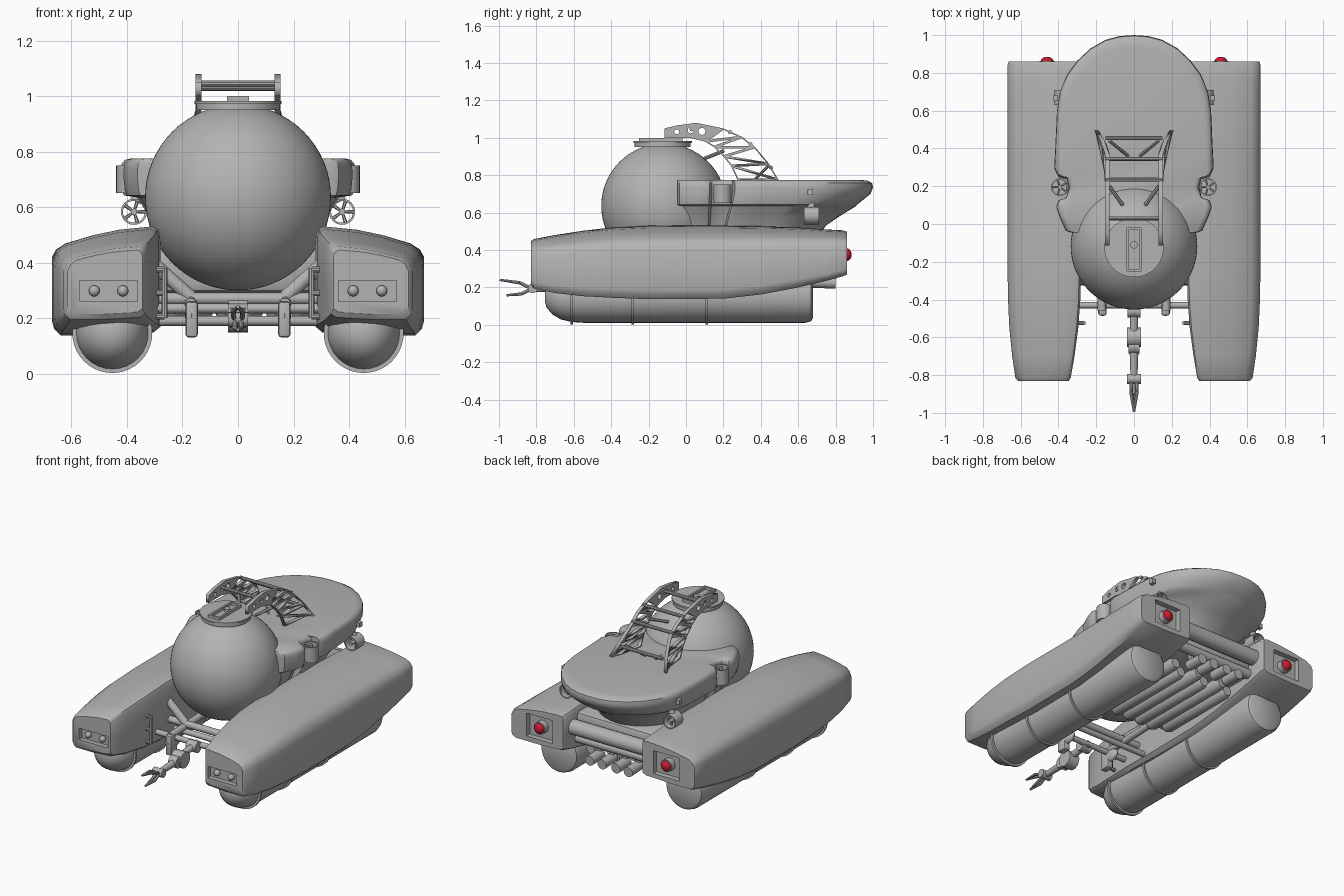
import bpy, bmesh, math
from mathutils import Vector, Matrix

if "Cube" in bpy.data.objects:
    bpy.data.objects.remove(bpy.data.objects["Cube"])


def material(name, rgb):
    m = bpy.data.materials.new(name)
    m.diffuse_color = (*rgb, 1)
    m.use_nodes = True
    m.node_tree.nodes["Principled BSDF"].inputs["Base Color"].default_value = m.diffuse_color
    return m


GREY = material("hull grey", (0.45, 0.45, 0.45))
RED = material("lamp red", (0.60, 0.01, 0.03))


def smooth(ob, angle=35):
    bpy.ops.object.select_all(action='DESELECT')
    ob.select_set(True)
    bpy.context.view_layer.objects.active = ob
    bpy.ops.object.shade_smooth_by_angle(angle=math.radians(angle))


def finish(bm, name, mat=GREY, angle=35):
    bmesh.ops.recalc_face_normals(bm, faces=bm.faces)
    me = bpy.data.meshes.new(name)
    bm.to_mesh(me)
    bm.free()
    me.materials.append(mat)
    ob = bpy.data.objects.new(name, me)
    bpy.context.collection.objects.link(ob)
    smooth(ob, angle)
    return ob


def cyl(name, a, b, r, r2=None, n=20, mat=GREY):
    a, b = Vector(a), Vector(b)
    bm = bmesh.new()
    mx = Matrix.Translation((a + b) / 2) @ (b - a).to_track_quat('Z', 'Y').to_matrix().to_4x4()
    bmesh.ops.create_cone(bm, cap_ends=True, segments=n, radius1=r, radius2=r if r2 is None else r2,
                          depth=(b - a).length, matrix=mx)
    return finish(bm, name, mat)


def ball(name, c, r, mat=GREY, n=20, scale=(1, 1, 1)):
    bm = bmesh.new()
    mx = Matrix.Translation(c) @ Matrix.Diagonal((*scale, 1))
    bmesh.ops.create_uvsphere(bm, u_segments=n, v_segments=n // 2, radius=r, matrix=mx)
    return finish(bm, name, mat)


def box(name, c, size, bevel=0.0):
    bm = bmesh.new()
    bmesh.ops.create_cube(bm, size=1, matrix=Matrix.Translation(c) @ Matrix.Diagonal((*size, 1)))
    if bevel:
        bmesh.ops.bevel(bm, geom=bm.edges[:], offset=bevel, segments=2, affect='EDGES', profile=0.5)
    return finish(bm, name)


def loft(name, rings, angle=35):
    bm = bmesh.new()
    rows = [[bm.verts.new(p) for p in ring] for ring in rings]
    n = len(rows[0])
    for a, b in zip(rows, rows[1:]):
        for i in range(n):
            bm.faces.new((a[i], a[(i + 1) % n], b[(i + 1) % n], b[i]))
    bm.faces.new(rows[0])
    bm.faces.new(rows[-1])
    return finish(bm, name, angle=angle)


def lathe_y(name, x, z, profile, n=32):
    return loft(name, [[(x + r * math.cos(2 * math.pi * i / n), y, z + r * math.sin(2 * math.pi * i / n))
                        for i in range(n)] for y, r in profile])


def fan(name, c, axis, r, length):
    """Open duct with a hub and five blades."""
    c, axis = Vector(c), Vector(axis)
    q = axis.to_track_quat('Z', 'Y')
    bm = bmesh.new()
    prof = [(r, -.5), (r, .5), (r * .84, .5), (r * .84, -.5)]
    n = 24
    grid = [[bm.verts.new(c + q @ Vector((p * math.cos(t), p * math.sin(t), h * length))) for p, h in prof]
            for t in (2 * math.pi * i / n for i in range(n))]
    for i in range(n):
        for j in range(4):
            a, b = grid[i], grid[(i + 1) % n]
            bm.faces.new((a[j], a[(j + 1) % 4], b[(j + 1) % 4], b[j]))
    finish(bm, name + "_duct")
    cyl(name + "_hub", c - axis * length * .5, c + axis * length * .5, r * .25, n=12)
    for k in range(5):
        t = 2 * math.pi * k / 5
        tip = c + q @ Vector((r * .9 * math.cos(t), r * .9 * math.sin(t), 0))
        cyl(name + "_blade", c, tip, r * .09, r * .16, n=6)


# Passenger sphere, with collar and hatch on top
ball("cabin_sphere", (0, -.118, .635), .335, n=64)
cyl("hatch_collar", (0, -.125, .95), (0, -.125, .972), .15, n=40)
cyl("hatch_lid", (0, -.125, .972), (0, -.125, .982), .157, n=40)
for s in (-1, 1):
    box("hatch_rail", (s * .034, -.135, .99), (.012, .23, .02))
    box("hatch_end_bar", (0, -.135 + s * .11, .99), (.08, .012, .02))
cyl("hatch_knob", (0, -.11, .98), (0, -.11, 1.0), .02)

# Side pontoons, lofted from one section
SECTION = [(0, .08), (0, .5), (0, .92), (.025, .98), (.08, 1), (.38, .97), (.62, .92), (.88, .84),
           (.96, .77), (1, .66), (1, .13), (.98, .06), (.92, 0), (.5, 0), (.06, .03)]
STATIONS = [(-.83, .345, .615, .445, .215), (-.815, .335, .628, .458, .195), (-.7, .315, .645, .48, .17),
            (-.55, .295, .66, .503, .153), (-.4, .284, .667, .52, .145), (-.2, .28, .67, .53, .137),
            (.2, .28, .67, .53, .14), (.4, .28, .67, .527, .162), (.6, .28, .67, .52, .2),
            (.75, .28, .67, .51, .235), (.84, .28, .67, .505, .26), (.86, .288, .663, .498, .268)]
for s in (-1, 1):
    pon = loft("pontoon", [[(s * (xi + (xo - xi) * u), y, zb + (zt - zb) * v) for u, v in SECTION]
                           for y, xi, xo, zt, zb in STATIONS])
    cutters = [box("lamp_recess_cutter", (s * .467, -.83, .298), (.21, .06, .075)),
               box("tail_recess_cutter", (s * .46, .86, .375), (.19, .07, .15))]
    for c in cutters:
        c.hide_render = True
        m = pon.modifiers.new("recess", 'BOOLEAN')
        m.operation, m.object, m.solver = 'DIFFERENCE', c, 'EXACT'
    smooth(pon)
    bpy.ops.object.convert(target='MESH')
    smooth(pon)
    for c in cutters:
        bpy.data.objects.remove(c)
    for x in (.415, .518):
        ball("headlamp", (s * x, -.81, .298), .02)
    cyl("tail_lamp_base", (s * .46, .82, .375), (s * .46, .862, .375), .04)
    ball("tail_lamp", (s * .46, .86, .375), .034, RED, scale=(1, .75, 1))

    # Buoyancy float with straps
    lathe_y("float_tube", s * .453, .146, [(-.755, .02), (-.745, .055), (-.715, .09), (-.67, .117), (-.61, .131),
            (-.55, .135), (.64, .135), (.668, .127), (.68, .108)])
    for y in (-.61, -.285, .11):
        cyl("float_strap", (s * .453, y - .007, .146), (s * .453, y + .007, .146), .144, n=40)

    # Inner grab handle
    cyl("handle_bar", (s * .265, -.525, .2), (s * .265, -.525, .38), .011, n=10)
    for z in (.205, .29, .375):
        cyl("handle_post", (s * .265, -.525, z), (s * .31, -.525, z), .011, n=10)

    # Lifting and drive fans
    fan("lift_fan", (s * .392, .195, .70), (0, 0, 1), .047, .1)
    cyl("lift_fan_mount", (s * .33, .195, .71), (s * .36, .195, .71), .025, n=12)
    fan("drive_fan", (s * .375, .67, .583), (0, -1, 0), .047, .08)
    cyl("drive_fan_mount", (s * .37, .67, .62), (s * .34, .67, .68), .02, n=12)
    box("deck_side_cleat", (s * .415, .665, .71), (.025, .03, .03))

# Upper deck with fan notches and overhanging stern
HALF = [(.335, -.045), (.362, -.035), (.395, .04), (.412, .09), (.40, .125), (.36, .14), (.342, .195), (.36, .25),
        (.405, .262), (.422, .30), (.416, .42), (.408, .6), (.392, .7), (.355, .79), (.3, .865), (.23, .93),
        (.15, .975), (.075, .995)]
OUT = [(0, .0)] + HALF + [(0, 1.0)] + [(-x, y) for x, y in reversed(HALF)]
# (z, x scale, y scale about y = .1)
LEVELS = [(.40, .60, .62), (.53, .72, .72), (.58, .78, .80), (.635, .86, .90), (.642, .975, .905),
          (.66, .99, .93), (.70, 1, .985), (.735, 1, 1), (.757, .993, .995), (.77, .965, .97), (.775, .92, .93)]
loft("upper_deck", [[(x * sx, .1 + (y - .1) * (sy if y > .1 else 1), z) for x, y in OUT] for z, sx, sy in LEVELS], 40)

# Arched truss over the sphere: flat plate with triangular and round cut-outs
TOP = [(-.115, 1.05), (-.05, 1.066), (.055, 1.08), (.2, 1.05), (.3, 1.005), (.37, .95), (.445, .86), (.495, .775)]
LOW = [(-.115, 1.0), (-.05, 1.0), (.02, 1.0), (.1, .98), (.15, .95), (.2, .9), (.24, .85), (.275, .775)]


def shrink(tri, t):
    a, b, c = [Vector(p) for p in tri]
    la, lb, lc = (b - c).length, (c - a).length, (a - b).length
    p = la + lb + lc
    mid = (a * la + b * lb + c * lc) / p
    area = abs((b - a).x * (c - a).y - (b - a).y * (c - a).x) / 2
    k = max(.05, 1 - t * p / (2 * area))
    return [mid + (v - mid) * k for v in (a, b, c)]


loops = [TOP + LOW[::-1]]
for i in range(3, 7):
    loops.append(shrink((TOP[i], TOP[i + 1], LOW[i]), .007))
    loops.append(shrink((LOW[i], LOW[i + 1], TOP[i + 1]), .007))
for y, z, r in ((-.05, 1.032, .013), (.025, 1.04, .016), (.085, 1.034, .019)):
    loops.append([(y + r * math.cos(k * math.pi / 6), z + r * math.sin(k * math.pi / 6)) for k in range(12)])
for s in (-1, 1):
    cu = bpy.data.curves.new("arch_truss", 'CURVE')
    cu.dimensions, cu.fill_mode, cu.extrude = '2D', 'BOTH', .011
    for pts in loops:
        sp = cu.splines.new('POLY')
        sp.points.add(len(pts) - 1)
        for q, p in zip(sp.points, pts):
            q.co = (p[0], p[1], 0, 1)
        sp.use_cyclic_u = True
    ob = bpy.data.objects.new("arch_truss", cu)
    bpy.context.collection.objects.link(ob)
    bpy.ops.object.select_all(action='DESELECT')
    ob.select_set(True)
    bpy.context.view_layer.objects.active = ob
    bpy.ops.object.convert(target='MESH')
    ob = bpy.context.view_layer.objects.active
    for v in ob.data.vertices:
        y, z, x = v.co
        v.co = (s * (.142 + max(0, y - .4) * .6) + x, y, z)
    ob.data.materials.clear()
    ob.data.materials.append(GREY)
    cyl("truss_brace", (s * .13, .44, .85), (s * .03, .36, .77), .008, n=8)
    cyl("truss_stay", (s * .13, .2, .93), (s * .06, .1, .89), .01, n=8)
for y, z in ((.03, 1.045), (.235, 1.03), (.345, .965), (.455, .84)):
    cyl("truss_rung", (-.15, y, z), (.15, y, z), .011, n=10)

# Centre hull, belly tubes and stern piping
box("centre_hull", (0, .36, .385), (.6, .74, .19), .03)
for x, y0, y1 in ((-.22, .02, .6), (-.13, -.02, .66), (-.04, -.02, .6), (.05, -.02, .66), (.14, -.02, .6), (.23, .02, .66)):
    lathe_y("belly_tube", x, .225, [(y0, .012), (y0 + .015, .03), (y0 + .04, .04), (y1 - .03, .04), (y1, .03)], 18)
    cyl("tube_clamp", (x, .3, .225), (x, .3, .32), .025, n=10)
for x in (-.14, -.05, .05, .14):
    cyl("stern_nozzle", (x, .68, .23), (x, .80, .225), .032)
    cyl("nozzle_link", (x, .7, .23), (x, .68, .34), .02, n=10)
for y, z, r in ((.77, .40, .048), (.72, .31, .03)):
    cyl("stern_cross_tube", (-.3, y, z), (.3, y, z), r)

# Sphere cradle and front cross beams
for s in (-1, 1):
    for y in (-.3, -.02):
        cyl("cradle_arm", (s * .31, y, .40), (s * .17, y, .275), .025, n=12)
    cyl("cradle_rail", (s * .17, -.46, .25), (s * .17, .05, .27), .022, n=12)
    box("skid_block", (s * .167, -.45, .195), (.045, .07, .13), .012)
    ball("front_pod", (s * .167, -.42, .21), .04, scale=(.6, 1.7, 1))
for y, z, r in ((-.43, .235, .018), (-.3, .27, .022), (-.02, .27, .022), (-.25, .19, .018)):
    cyl("cross_beam", (-.31, y, z), (.31, y, z), r, n=12)

# Manipulator arm and claw
cyl("arm_root", (0, -.42, .235), (0, -.6, .215), .022, n=12)
cyl("arm_shoulder", (-.035, -.46, .23), (.035, -.46, .23), .035)
cyl("arm_elbow", (-.036, -.6, .2), (.036, -.6, .2), .052)
cyl("arm_elbow_front", (-.028, -.65, .2), (.028, -.65, .2), .036)
cyl("arm_fore", (0, -.6, .2), (0, -.82, .193), .026, .018, n=12)
cyl("arm_wrist", (-.036, -.82, .195), (.036, -.82, .195), .026)
for s in (-1, 1):
    pts = [(s * .015, -.83, .195), (s * .016, -.89, .225), (0, -.995, .24)]
    low = [(s * .01, -.83, .19), (s * .012, -.88, .165), (0, -.96, .158)]
    for path in (pts, low):
        cyl("claw_finger", path[0], path[1], .009, n=8)
        cyl("claw_tip", path[1], path[2], .009, .006, n=8)
